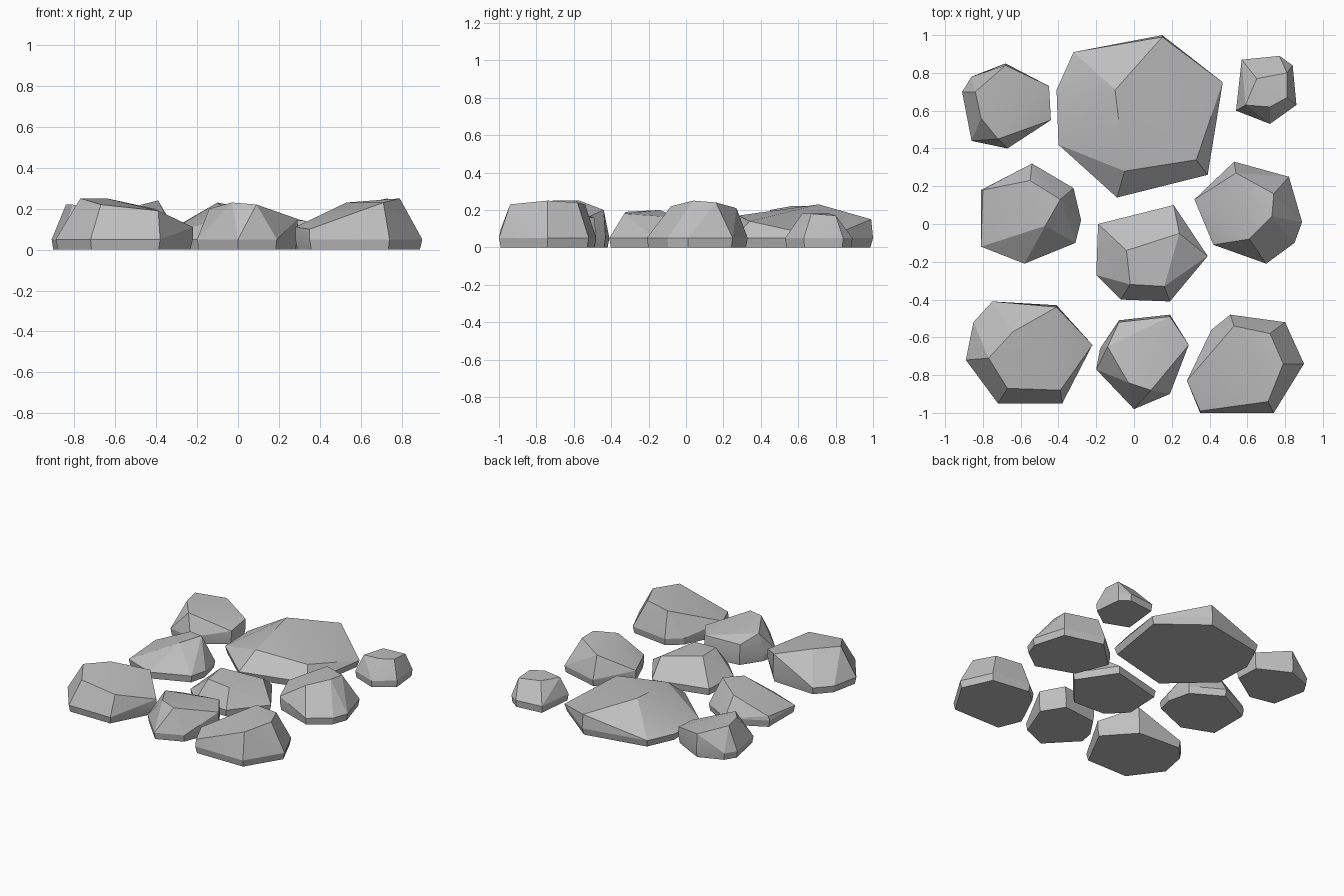
import bpy
import bmesh
import math
from mathutils import Vector

default_cube = bpy.data.objects.get("Cube")
if default_cube:
    bpy.data.objects.remove(default_cube, do_unlink=True)

UNIT = 0.01            # outlines and crowns are written in hundredths
RIM_HEIGHT = 0.05      # widest level of each stone
BASE_SCALE = 0.965     # the foot tucks in slightly below the rim

stone_grey = bpy.data.materials.new("stone_grey")
stone_grey.use_nodes = True
colour = (0.52, 0.52, 0.52, 1.0)
stone_grey.diffuse_color = colour
stone_grey.node_tree.nodes["Principled BSDF"].inputs["Base Color"].default_value = colour


def stone(name, outline, crown):
    """Faceted stone: tucked-in foot, wide rim and a chiselled crown, wrapped in a hull."""
    rim = [Vector((x * UNIT, y * UNIT, RIM_HEIGHT)) for x, y in outline]
    centre = sum(rim, Vector()) / len(rim)
    foot = [centre + (point - centre) * BASE_SCALE for point in rim]
    for point in foot:
        point.z = 0.0
    top = [Vector(point) * UNIT for point in crown]

    bm = bmesh.new()
    for point in foot + rim + top:
        bm.verts.new(point)
    hull = bmesh.ops.convex_hull(bm, input=bm.verts[:])
    inside = [item for item in set(hull["geom_interior"] + hull["geom_unused"])
              if isinstance(item, bmesh.types.BMVert)]
    bmesh.ops.delete(bm, geom=inside, context="VERTS")
    # merge nearly flat triangles into broad facets
    bmesh.ops.dissolve_limit(bm, angle_limit=math.radians(3),
                             verts=bm.verts[:], edges=bm.edges[:])
    bmesh.ops.recalc_face_normals(bm, faces=bm.faces[:])

    mesh = bpy.data.meshes.new(name)
    bm.to_mesh(mesh)
    bm.free()
    mesh.materials.append(stone_grey)
    obj = bpy.data.objects.new(name, mesh)
    bpy.context.collection.objects.link(obj)

    # soft shading across gentle bends, crisp ridges elsewhere
    bpy.ops.object.select_all(action="DESELECT")
    obj.select_set(True)
    bpy.context.view_layer.objects.active = obj
    bpy.ops.object.shade_smooth_by_angle(angle=math.radians(14))
    return obj


# Back row
stone("back_right_stone",
      outline=[(-91, 70), (-86, 78), (-68, 85), (-45, 73), (-44, 55), (-67, 40), (-86, 44)],
      crown=[(-84, 70, 22), (-81, 56, 22), (-72, 45, 20), (-68, 84, 17),
             (-45, 73, 12), (-44, 55, 10)])

stone("back_large_stone",
      outline=[(-41, 71), (-32, 91), (15, 100), (47, 75), (39, 26), (-9, 14), (-40, 42)],
      crown=[(15, 99, 15), (-10, 71, 23), (-5, 28, 17), (33, 34, 14)])

stone("back_left_small_stone",
      outline=[(54, 60), (57, 87), (77, 89), (84, 84), (86, 63), (72, 53)],
      crown=[(65, 77, 18), (81, 80, 17), (81, 67, 18), (72, 62, 18), (59, 63, 17)])

# Middle row
stone("middle_right_stone",
      outline=[(-81, 18), (-54, 32), (-32, 19), (-28, 2), (-31, -10), (-58, -21), (-81, -12)],
      crown=[(-55, 23, 19), (-39, 13, 24), (-47, -1, 22), (-80, 18, 8)])

stone("middle_stone",
      outline=[(-20, -27), (-19, 0), (21, 10), (39, -17), (19, -41), (-7, -40)],
      crown=[(-4, -14, 20), (-2, -32, 19), (16, -33, 18), (24, -5, 16)])

stone("middle_left_stone",
      outline=[(32, 13), (53, 33), (82, 25), (89, 1), (85, -10), (70, -21), (42, -11)],
      crown=[(54, 27, 21), (74, 16, 24), (73, 4, 25), (61, -8, 22),
             (32, 13, 10), (42, -11, 10)])

# Front row
stone("front_right_stone",
      outline=[(-89, -72), (-85, -52), (-75, -41), (-41, -43), (-22, -64), (-38, -95), (-72, -95)],
      crown=[(-77, -71, 25), (-64, -57, 25), (-41, -44, 20), (-67, -87, 22),
             (-39, -88, 19), (-22, -64, 11)])

stone("front_middle_stone",
      outline=[(-20, -77), (-18, -66), (-8, -51), (19, -48), (29, -64), (19, -90), (0, -98)],
      crown=[(-14, -65, 20), (-3, -84, 23), (9, -88, 22), (-8, -52, 15),
             (19, -49, 16), (29, -64, 15)])

stone("front_left_stone",
      outline=[(28, -83), (41, -56), (51, -48), (80, -52), (90, -74), (74, -100), (35, -100)],
      crown=[(53, -54, 23), (72, -58, 24), (79, -74, 25), (71, -94, 23),
             (28, -83, 11), (35, -99, 10)])
